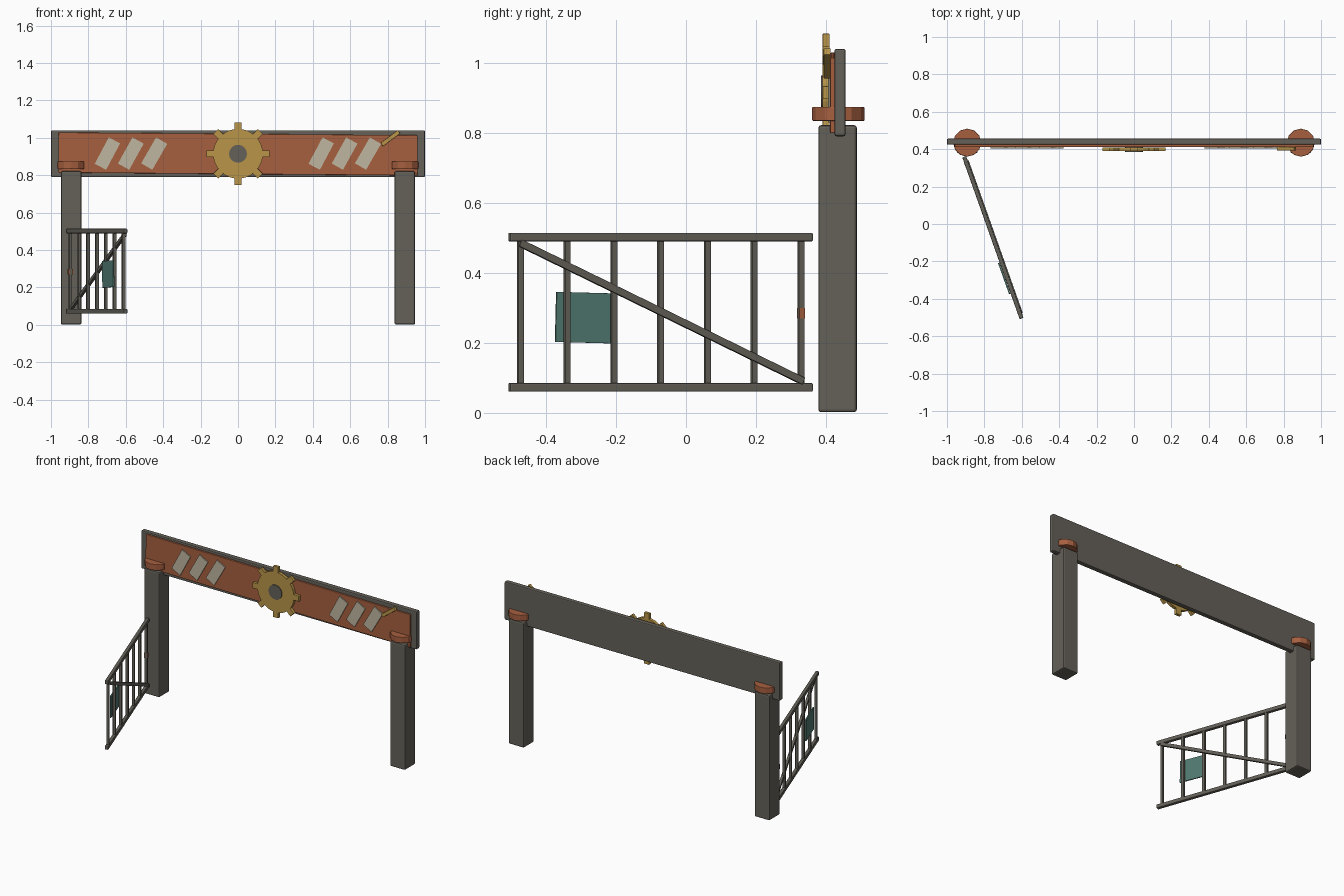
import bpy, bmesh, math
from mathutils import Matrix, Vector

if "Cube" in bpy.data.objects:
    bpy.data.objects.remove(bpy.data.objects["Cube"], do_unlink=True)


def material(name, r, g, b):
    m = bpy.data.materials.new(name)
    m.use_nodes = True
    m.diffuse_color = (r, g, b, 1)
    m.node_tree.nodes["Principled BSDF"].inputs["Base Color"].default_value = (r, g, b, 1)
    return m


IRON = material("dark iron", 0.13, 0.12, 0.10)
RUST = material("rust", 0.38, 0.115, 0.05)
BRASS = material("brass", 0.48, 0.30, 0.065)
CREAM = material("cream paint", 0.52, 0.47, 0.35)
TEAL = material("teal", 0.085, 0.20, 0.17)


def finish(name, bm, mat, matrix, bevel=0):
    mesh = bpy.data.meshes.new(name)
    bm.to_mesh(mesh)
    bm.free()
    mesh.materials.append(mat)
    ob = bpy.data.objects.new(name, mesh)
    ob.matrix_world = matrix
    bpy.context.collection.objects.link(ob)
    if bevel:
        mod = ob.modifiers.new("Bevel", "BEVEL")
        mod.width = bevel
        mod.segments = 2
    return ob


def box(name, size, loc, mat, bevel=0, turn=0, base=Matrix()):
    """Box turned about its y axis, placed within a base frame."""
    bm = bmesh.new()
    bmesh.ops.create_cube(bm, size=1)
    bmesh.ops.scale(bm, vec=size, verts=bm.verts)
    place = Matrix.Translation(loc) @ Matrix.Rotation(math.radians(turn), 4, "Y")
    return finish(name, bm, mat, base @ place, bevel)


def disc(name, radius, depth, sides, loc, mat, axis="Z", bevel=0):
    bm = bmesh.new()
    bmesh.ops.create_cone(bm, cap_ends=True, segments=sides, radius1=radius,
                          radius2=radius, depth=depth)
    turn = Matrix.Rotation(math.pi / 2, 4, "X") if axis == "Y" else Matrix()
    return finish(name, bm, mat, Matrix.Translation(loc) @ turn, bevel)


# Posts and their collars
for side, s in (("right", -1), ("left", 1)):
    box(side + "_post", (0.11, 0.11, 0.82), (s * 0.892, 0.433, 0.412), IRON, 0.008)
    disc(side + "_collar", 0.075, 0.04, 12, (s * 0.892, 0.435, 0.854), RUST, bevel=0.003)

# Header beam and slightly crooked front panel
box("header_beam", (2, 0.032, 0.25), (0, 0.44, 0.915), IRON, 0.006)
box("header_panel", (1.92, 0.014, 0.215), (0, 0.419, 0.914), RUST, 0.003, turn=0.45)

# Painted hazard stripes
for i in range(3):
    for side, x in (("right", -0.698), ("left", 0.445)):
        box(f"{side}_stripe_{i + 1}", (0.069, 0.008, 0.16), (x + i * 0.125, 0.409, 0.916),
            CREAM, turn=28 + i)

# Gear emblem: outline extruded with eight square teeth
GEAR = Vector((0, 0.40, 0.915))
disc("gear_body", 0.133, 0.02, 32, GEAR, BRASS, "Y")
for i in range(8):
    a = i * math.tau / 8
    box(f"gear_tooth_{i + 1}", (0.06, 0.02, 0.037),
        GEAR + Vector((math.cos(a), 0, math.sin(a))) * 0.138, BRASS, 0.002,
        turn=-math.degrees(a))
disc("gear_hub", 0.048, 0.03, 16, GEAR, IRON, "Y")

# Loose brass pin at the header corner
box("loose_pin", (0.115, 0.02, 0.022), (0.815, 0.403, 0.998), BRASS, 0.002, turn=-37)

# Open gate: local x runs along it from the hinge, local y faces outward
start, end = Vector((-0.908, 0.36, 0)), Vector((-0.601, -0.505, 0))
run = end - start
length = run.length
gate = Matrix.Translation(start) @ Matrix.Rotation(math.atan2(run.y, run.x), 4, "Z")
for name, z in (("bottom", 0.073), ("top", 0.502)):
    box(f"gate_{name}_rail", (length, 0.022, 0.025), (length / 2, 0, z), IRON, 0.004, base=gate)
for i in range(7):
    x = 0.034 + i * (length - 0.068) / 6
    box(f"gate_bar_{i + 1}", (0.017, 0.017, 0.42), (x, 0, 0.287), IRON, 0.002, base=gate)

# Diagonal brace rising away from the hinge
dx, dz = length - 0.06, 0.395
box("gate_brace", (math.hypot(dx, dz), 0.016, 0.021), (length / 2, 0.008, 0.288), IRON, 0.002,
    turn=-math.degrees(math.atan2(dz, dx)), base=gate)

# Sign plate behind the bars and hinge-side catch
box("gate_sign", (0.172, 0.008, 0.143), (0.685, -0.016, 0.272), TEAL, 0.001, turn=-1.5, base=gate)
box("gate_catch", (0.016, 0.024, 0.03), (0.034, 0, 0.285), RUST, base=gate)
